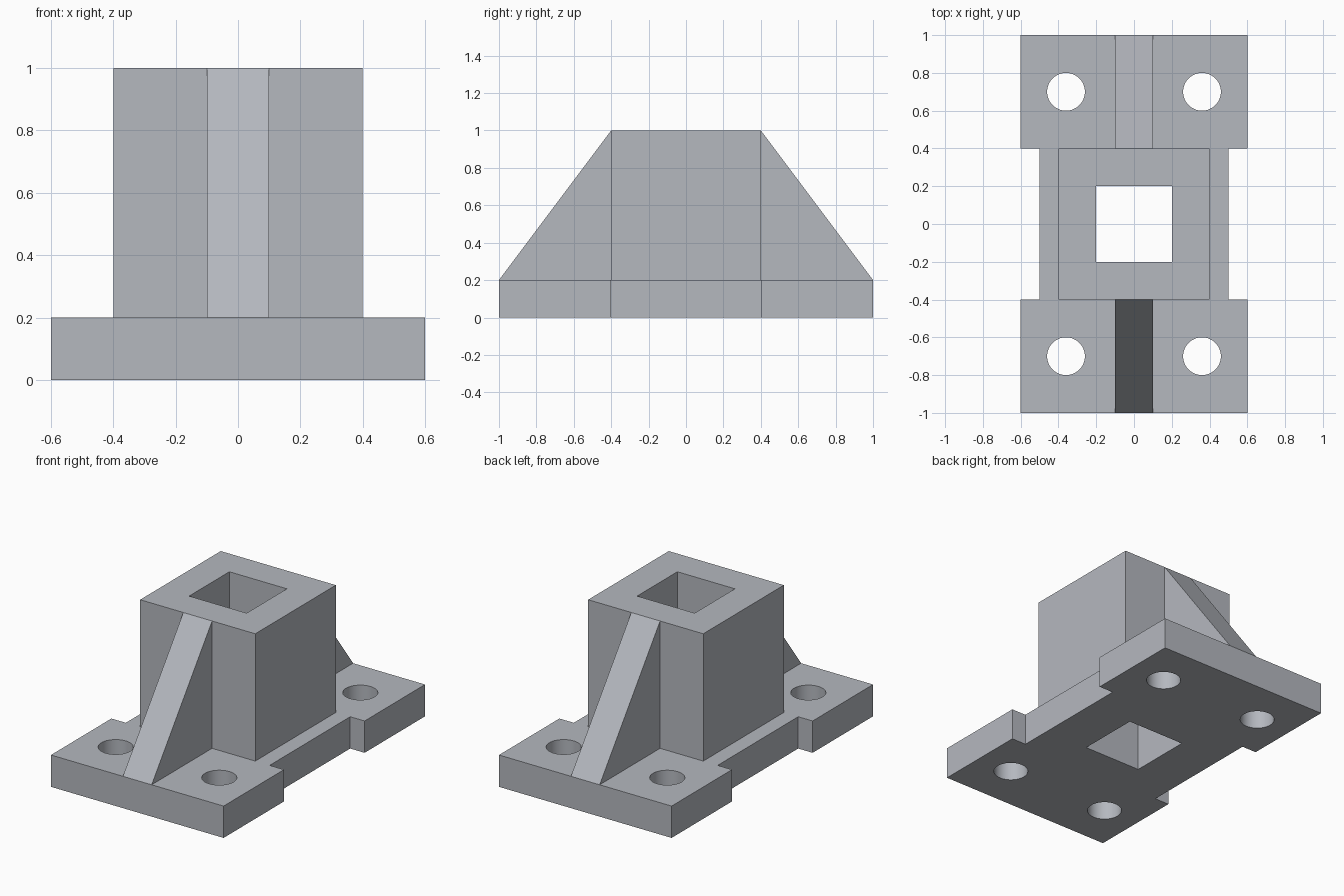
import bpy, bmesh
from math import radians
from mathutils import Vector

if "Cube" in bpy.data.objects:
    bpy.data.objects.remove(bpy.data.objects["Cube"])


def prism(name, points, sweep):
    """Extrude a planar outline along the sweep vector."""
    bm = bmesh.new()
    face = bm.faces.new([bm.verts.new(p) for p in points])
    ext = bmesh.ops.extrude_face_region(bm, geom=[face])
    bmesh.ops.translate(bm, vec=Vector(sweep),
                        verts=[v for v in ext["geom"] if isinstance(v, bmesh.types.BMVert)])
    bmesh.ops.recalc_face_normals(bm, faces=bm.faces)
    mesh = bpy.data.meshes.new(name)
    bm.to_mesh(mesh)
    bm.free()
    ob = bpy.data.objects.new(name, mesh)
    bpy.context.collection.objects.link(ob)
    return ob


def square(h, z):
    return [(-h, -h, z), (h, -h, z), (h, h, z), (-h, h, z)]


def combine(target, tool, operation):
    """Apply a boolean and remove the tool object."""
    mod = target.modifiers.new(operation.lower(), 'BOOLEAN')
    mod.operation, mod.object, mod.solver = operation, tool, 'EXACT'
    bpy.context.view_layer.objects.active = target
    bpy.ops.object.modifier_apply(modifier=mod.name)
    bpy.data.objects.remove(tool)


# Base plate with a shallow notch along each long side
half = [(0.6, -1), (0.6, -0.4), (0.5, -0.4), (0.5, 0.4), (0.6, 0.4), (0.6, 1)]
outline = half + [(-x, y) for x, y in reversed(half)]
bracket = prism("socket_bracket", [(x, y, 0) for x, y in outline], (0, 0, 0.2))

# Square tower, sunk into the plate
combine(bracket, prism("tower", square(0.4, 0.1), (0, 0, 0.9)), 'UNION')

# Sloped ribs front and back, sunk into the tower and plate
for s in (-1, 1):
    profile = [(0.4, 1), (1, 0.2), (0.3, 0.1)]
    rib = prism("rib", [(-0.1, s * y, z) for y, z in profile], (0.2, 0, 0))
    combine(bracket, rib, 'UNION')

# Square socket right through the tower and plate
combine(bracket, prism("socket_cutter", square(0.2, -0.1), (0, 0, 1.2)), 'DIFFERENCE')

# Four bolt holes
for x in (-0.36, 0.36):
    for y in (-0.7, 0.7):
        bpy.ops.mesh.primitive_cylinder_add(vertices=64, radius=0.1, depth=0.4,
                                            location=(x, y, 0.1))
        combine(bracket, bpy.context.object, 'DIFFERENCE')

# Blue-grey steel
steel = bpy.data.materials.new("steel")
steel.diffuse_color = (0.46, 0.48, 0.52, 1)
steel.use_nodes = True
steel.node_tree.nodes["Principled BSDF"].inputs["Base Color"].default_value = steel.diffuse_color
bracket.data.materials.clear()
bracket.data.materials.append(steel)

# Smooth hole walls, crisp edges elsewhere
bpy.ops.object.select_all(action='DESELECT')
bracket.select_set(True)
bpy.context.view_layer.objects.active = bracket
bpy.ops.object.shade_smooth_by_angle(angle=radians(20))
